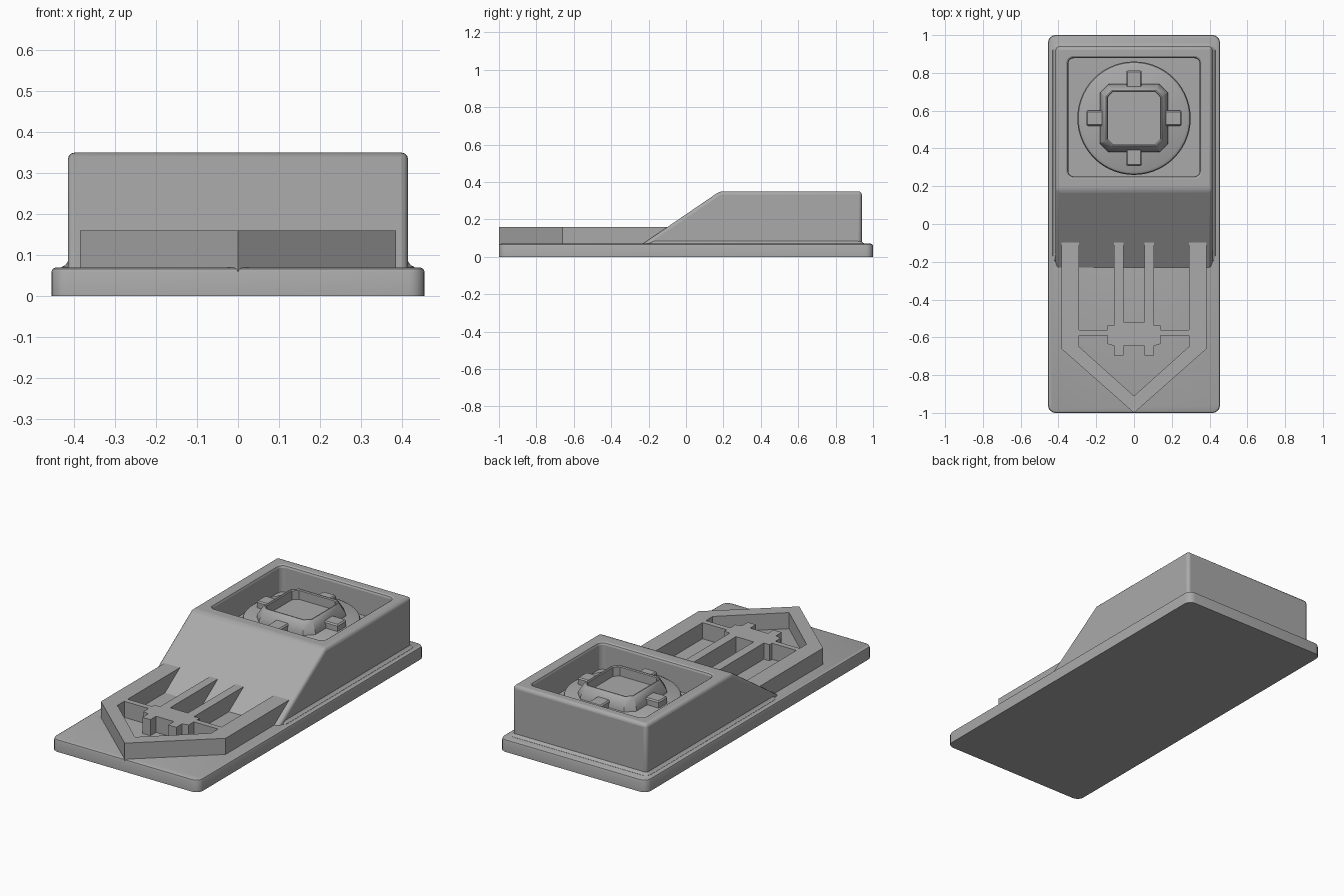
import bpy, bmesh
from math import cos, sin, pi, radians

cube = bpy.data.objects.get("Cube")
if cube:
    bpy.data.objects.remove(cube)

GREY = (0.4, 0.4, 0.4, 1)
grey = bpy.data.materials.new("plain grey")
grey.use_nodes = True
grey.diffuse_color = GREY
grey.node_tree.nodes["Principled BSDF"].inputs["Base Color"].default_value = GREY


def add_object(name, mesh):
    obj = bpy.data.objects.new(name, mesh)
    bpy.context.collection.objects.link(obj)
    mesh.materials.clear()
    mesh.materials.append(grey)
    return obj


def from_bmesh(name, bm):
    bmesh.ops.remove_doubles(bm, verts=bm.verts, dist=0.0002)
    bmesh.ops.recalc_face_normals(bm, faces=bm.faces)
    mesh = bpy.data.meshes.new(name)
    bm.to_mesh(mesh)
    bm.free()
    return add_object(name, mesh)


def loft(name, centre, levels, segs=5):
    """Stack of rounded rectangles; each level is (z, half x, half y, corner radius)."""
    bm = bmesh.new()
    rings = []
    for z, hx, hy, r in levels:
        ring = []
        for q, (sx, sy) in enumerate([(1, 1), (-1, 1), (-1, -1), (1, -1)]):
            for i in range(segs + 1):
                a = (q + i / segs) * pi / 2
                ring.append(bm.verts.new((centre[0] + sx * (hx - r) + r * cos(a),
                                          centre[1] + sy * (hy - r) + r * sin(a), z)))
        rings.append(ring)
    n = len(rings[0])
    for low, high in zip(rings, rings[1:]):
        for i in range(n):
            j = (i + 1) % n
            bm.faces.new((low[i], low[j], high[j], high[i]))
    bm.faces.new(rings[0][::-1])
    bm.faces.new(rings[-1])
    return from_bmesh(name, bm)


def mirrored(half):
    return half + [(-x, y) for x, y in reversed(half) if x > 0]


def plate(name, outlines, z0, z1):
    """Flat plate with holes, extruded between two heights."""
    curve = bpy.data.curves.new(name, "CURVE")
    curve.dimensions = "2D"
    curve.fill_mode = "BOTH"
    curve.extrude = (z1 - z0) / 2
    for pts in outlines:
        spline = curve.splines.new("POLY")
        spline.points.add(len(pts) - 1)
        for p, (x, y) in zip(spline.points, pts):
            p.co = (x, y, 0, 1)
        spline.use_cyclic_u = True
    temp = bpy.data.objects.new(name + "_outline", curve)
    bpy.context.collection.objects.link(temp)
    bpy.context.view_layer.update()
    mesh = bpy.data.meshes.new_from_object(
        temp.evaluated_get(bpy.context.evaluated_depsgraph_get()))
    bpy.data.objects.remove(temp)
    bm = bmesh.new()
    bm.from_mesh(mesh)
    bmesh.ops.translate(bm, verts=bm.verts, vec=(0, 0, (z0 + z1) / 2))
    return from_bmesh(name, bm)


parts = []

# Base slab with rounded corners and softened top edge
parts.append(loft("base", (0, 0), [
    (0, 0.455, 1, 0.04), (0.058, 0.455, 1, 0.04),
    (0.066, 0.452, 0.997, 0.037), (0.07, 0.444, 0.989, 0.03)]))

# Housing with sloped front
bm = bmesh.new()
profile = [(-0.289, 0.03), (0.18, 0.35), (0.94, 0.35), (0.94, 0.03)]
face = bm.faces.new([bm.verts.new((-0.415, y, z)) for y, z in profile])
ext = bmesh.ops.extrude_face_region(bm, geom=[face])
bmesh.ops.translate(bm, vec=(0.83, 0, 0),
                    verts=[v for v in ext["geom"] if isinstance(v, bmesh.types.BMVert)])
housing = from_bmesh("housing", bm)
bevel = housing.modifiers.new("rounding", "BEVEL")
bevel.width = 0.018
bevel.segments = 3
bevel.limit_method = "ANGLE"
bevel.angle_limit = radians(30)

# Pocket cut into the housing top
cutter = loft("pocket_cutter", (0, 0.565), [
    (0.2, 0.348, 0.313, 0.03), (0.335, 0.348, 0.313, 0.03),
    (0.345, 0.352, 0.317, 0.034), (0.35, 0.36, 0.325, 0.04),
    (0.4, 0.36, 0.325, 0.04)])
cutter.hide_render = True
cutter.hide_viewport = True
cut = housing.modifiers.new("pocket", "BOOLEAN")
cut.operation = "DIFFERENCE"
cut.solver = "EXACT"
cut.object = cutter
parts.append(housing)

# Fillet where the housing meets the base
parts.append(loft("housing_skirt", (0, 0.375), [
    (0.06, 0.432, 0.582, 0.035), (0.071, 0.43, 0.58, 0.035),
    (0.075, 0.421, 0.571, 0.026), (0.085, 0.414, 0.564, 0.02)]))

# Round boss, flared socket and four tabs inside the pocket
hub = (0, 0.56)
parts.append(loft("round_boss", hub, [
    (z, r, r, r) for z, r in
    [(0.19, 0.3), (0.25, 0.3), (0.262, 0.295), (0.27, 0.28)]], segs=14))
parts.append(loft("socket", hub, [
    (0.25, 0.18, 0.18, 0.045), (0.285, 0.18, 0.18, 0.045),
    (0.335, 0.153, 0.153, 0.035), (0.34, 0.148, 0.148, 0.032),
    (0.34, 0.142, 0.142, 0.028), (0.335, 0.138, 0.138, 0.026),
    (0.285, 0.138, 0.138, 0.026)], segs=1))
for side, (dx, dy) in {"left": (1, 0), "right": (-1, 0),
                       "back": (0, 1), "front": (0, -1)}.items():
    hx, hy = (0.047, 0.04) if dx else (0.04, 0.047)
    parts.append(loft(side + "_tab", (hub[0] + dx * 0.205, hub[1] + dy * 0.205), [
        (0.25, hx, hy, 0.008), (0.3, hx, hy, 0.008),
        (0.307, hx - 0.006, hy - 0.006, 0.004)], segs=2))

# Pointed frame with prongs running into the slope
outer = mirrored([(0, -1), (0.385, -0.66), (0.385, -0.05), (0.29, -0.05),
                  (0.29, -0.56), (0.14, -0.56), (0.14, -0.538), (0.105, -0.538),
                  (0.105, -0.05), (0.055, -0.05), (0.055, -0.52)])
hole = mirrored([(0, -0.91), (0.29, -0.65), (0.29, -0.59), (0.14, -0.59),
                 (0.14, -0.635), (0.105, -0.645), (0.105, -0.695),
                 (0.055, -0.695), (0.055, -0.645)])
parts.append(plate("pointed_frame", [outer, hole], 0.06, 0.16))

# Smooth the rounded edges, keep the hard ones
bpy.ops.object.select_all(action="DESELECT")
for obj in parts:
    obj.select_set(True)
bpy.context.view_layer.objects.active = parts[0]
bpy.ops.object.shade_smooth_by_angle(angle=radians(32))
